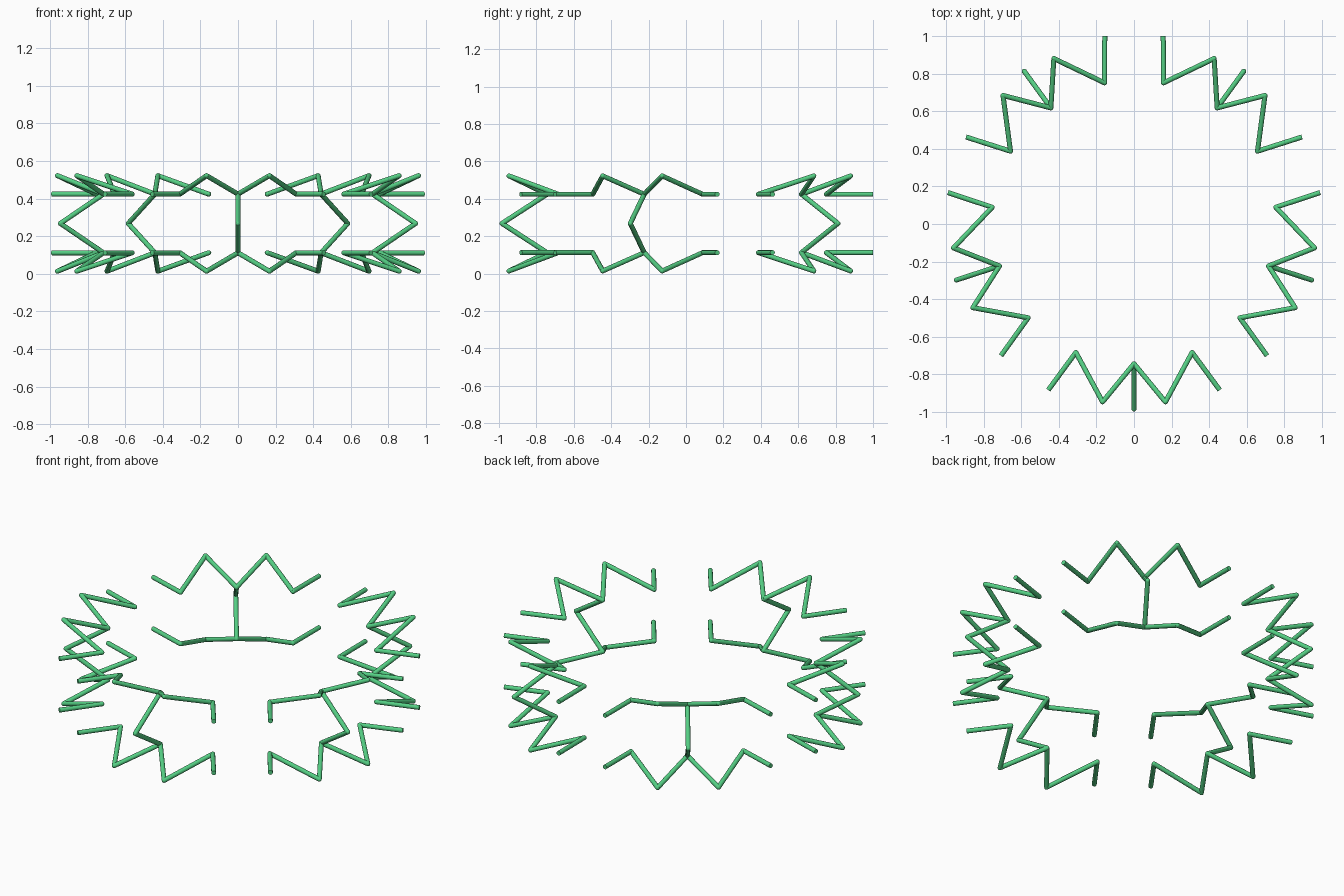
import bpy, bmesh, math
from mathutils import Vector, Matrix

if "Cube" in bpy.data.objects:
    bpy.data.objects.remove(bpy.data.objects["Cube"])

R = 0.0133      # rod radius
MID = 0.268     # mid height of the ring
CY = 0.009      # ring centre in y
SIDES = 12

mat = bpy.data.materials.new("green")
mat.diffuse_color = (0.09, 0.62, 0.23, 1)
mat.use_nodes = True
mat.node_tree.nodes["Principled BSDF"].inputs["Base Color"].default_value = mat.diffuse_color


def rod(bm, a, b):
    d = b - a
    m = Matrix.Translation((a + b) / 2) @ d.to_track_quat('Z', 'Y').to_matrix().to_4x4()
    bmesh.ops.create_cone(bm, cap_ends=True, segments=SIDES, radius1=R, radius2=R,
                          depth=d.length, matrix=m)


def joint(bm, p):
    bmesh.ops.create_uvsphere(bm, u_segments=SIDES, v_segments=8, radius=R,
                              matrix=Matrix.Translation(p))


# half of the zigzag rail: centre, peak, valley, free end (z relative to MID)
half = [Vector(p) for p in ((0, -0.752, 0.156), (0.167, -0.955, 0.254),
                            (0.309, -0.692, 0.156), (0.456, -0.892, 0.156))]
tip = Vector((0, -0.993, 0))


def segment(name, angle):
    bm = bmesh.new()
    # upper and lower rails, mirrored left and right
    for sz in (1, -1):
        for sx in (1, -1):
            pts = [Vector((p.x * sx, p.y, p.z * sz)) for p in half]
            for a, b in zip(pts, pts[1:]):
                rod(bm, a, b)
            for p in pts[1:3]:
                joint(bm, p)
        # bent strut joining the rails
        c = Vector((0, half[0].y, half[0].z * sz))
        joint(bm, c)
        rod(bm, c, tip)
    joint(bm, tip)
    bm.transform(Matrix.Translation((0, CY, MID)) @ Matrix.Rotation(angle, 4, 'Z'))
    me = bpy.data.meshes.new(name)
    bm.to_mesh(me)
    bm.free()
    me.materials.append(mat)
    ob = bpy.data.objects.new(name, me)
    bpy.context.collection.objects.link(ob)
    bpy.ops.object.select_all(action='DESELECT')
    ob.select_set(True)
    bpy.context.view_layer.objects.active = ob
    bpy.ops.object.shade_smooth_by_angle(angle=math.radians(40))


# five identical segments around the ring
for i in range(5):
    segment(f"ring_segment_{i + 1}", math.radians(72 * i))
